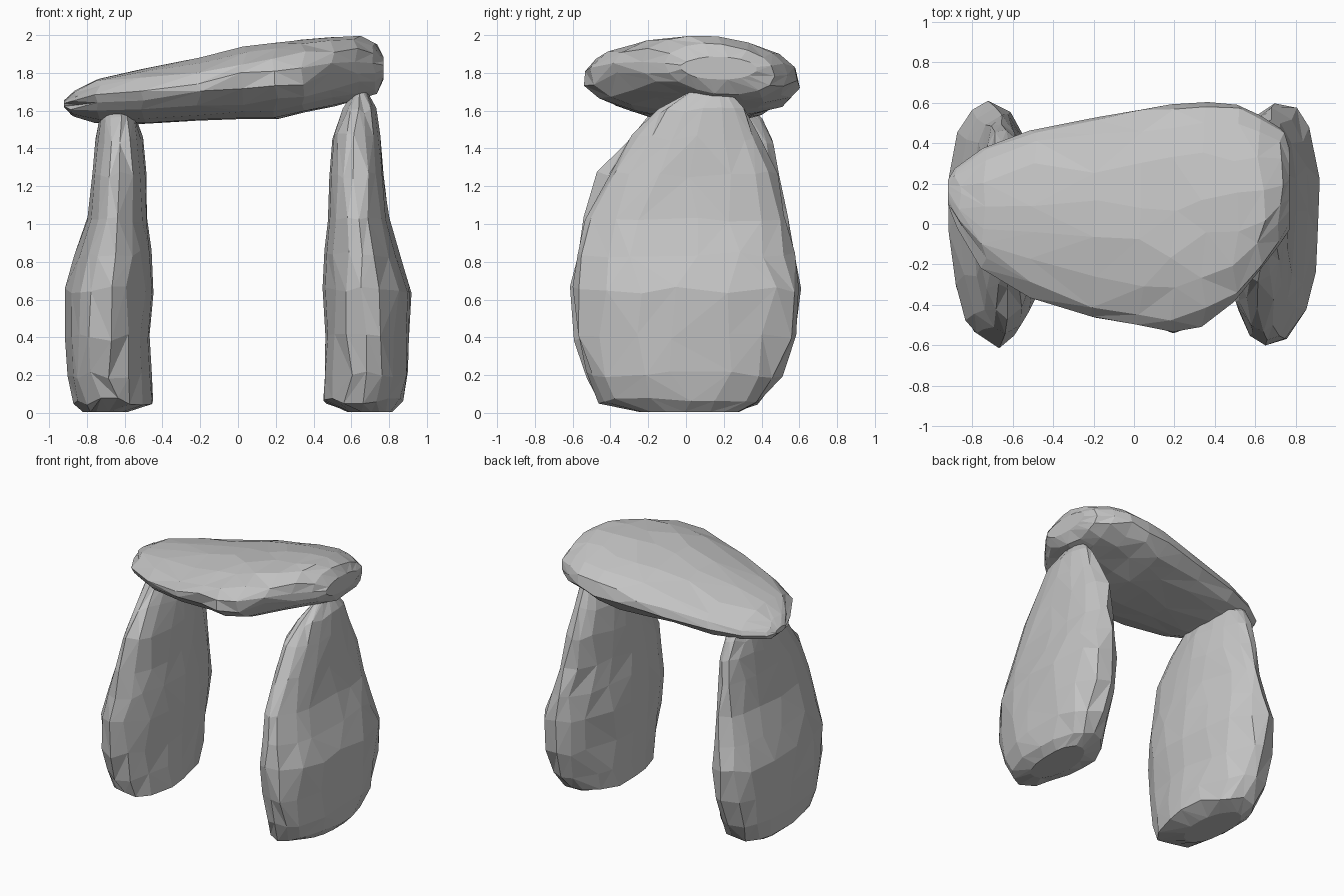
import bpy, bmesh, math, random
from mathutils import Vector

cube = bpy.data.objects.get("Cube")
if cube:
    bpy.data.objects.remove(cube, do_unlink=True)

stone = bpy.data.materials.new("grey_stone")
stone.use_nodes = True
GREY = (0.55, 0.55, 0.55, 1)
stone.diffuse_color = GREY
stone.node_tree.nodes["Principled BSDF"].inputs["Base Color"].default_value = GREY


def boulder(name, rings, place, seed, near_pow, far_pow, wobble, sides=16):
    """Loft rough oval rings (t, a_min, a_max, b_min, b_max) into a faceted stone.
    near_pow and far_pow set how boxy the two halves along a are (1 is round)."""
    rng = random.Random(seed)
    bm = bmesh.new()
    loops = []
    for i, (t, a0, a1, b0, b1) in enumerate(rings):
        ca, cb, ra, rb = (a0 + a1) / 2, (b0 + b1) / 2, (a1 - a0) / 2, (b1 - b0) / 2
        inner = 0 < i < len(rings) - 1
        loop = []
        for k in range(sides):
            ang = math.tau * (k + rng.uniform(-0.25, 0.25)) / sides
            r = rng.uniform(0.98, 1.025)
            c, s = math.cos(ang), math.sin(ang)
            boxy = far_pow if c > 0 else near_pow
            a = ca + ra * r * math.copysign(abs(c) ** boxy, c)
            b = cb + rb * r * math.copysign(abs(s) ** boxy, s)
            shift = rng.uniform(-wobble, wobble) if inner else 0
            loop.append(bm.verts.new(place(t + shift, a, b)))
        loops.append(loop)
    # sides split along random diagonals
    for low, high in zip(loops, loops[1:]):
        for k in range(sides):
            n = (k + 1) % sides
            p, q, r, s = low[k], low[n], high[n], high[k]
            if rng.random() < 0.5:
                tris = ((p, q, r), (p, r, s))
            else:
                tris = ((p, q, s), (q, r, s))
            for f in tris:
                bm.faces.new(f)
    # end caps
    bm.faces.new(loops[0])
    bm.faces.new(loops[-1])
    bmesh.ops.recalc_face_normals(bm, faces=bm.faces)
    mesh = bpy.data.meshes.new(name)
    bm.to_mesh(mesh)
    bm.free()
    mesh.materials.append(stone)
    obj = bpy.data.objects.new(name, mesh)
    bpy.context.collection.objects.link(obj)
    return obj


# Upright stones: height, inner x, outer x, front y, back y
base = [
    (0.005, 0.58, 0.82, -0.25, 0.28),
    (0.06, 0.45, 0.87, -0.46, 0.40),
    (0.20, 0.455, 0.905, -0.53, 0.50),
    (0.40, 0.465, 0.91, -0.58, 0.58),
    (0.65, 0.445, 0.915, -0.60, 0.60),
    (0.84, 0.46, 0.86, -0.57, 0.565),
    (1.03, 0.48, 0.80, -0.53, 0.53),
]
left_top = [
    (1.26, 0.485, 0.77, -0.42, 0.48),
    (1.46, 0.50, 0.75, -0.28, 0.38),
    (1.60, 0.55, 0.73, -0.15, 0.31),
    (1.70, 0.61, 0.68, 0.02, 0.23),
]
right_top = [
    (1.26, 0.485, 0.77, -0.46, 0.50),
    (1.44, 0.50, 0.75, -0.31, 0.47),
    (1.56, 0.53, 0.73, -0.20, 0.41),
    (1.66, 0.59, 0.69, -0.04, 0.30),
]
# the back tips sit a little further out than the front tips
for name, side, top, seed in (("left_upright_stone", 1, left_top, 4),
                              ("right_upright_stone", -1, right_top, 9)):
    boulder(name, base + top,
            lambda t, a, b: Vector((side * (a + 0.035 * b), b, t)),
            seed, 1.1, 0.83, 0.02)

# Capstone: x, front y, back y, underside z, top z
cap = [
    (-0.92, 0.10, 0.22, 1.61, 1.65),
    (-0.87, -0.01, 0.27, 1.565, 1.70),
    (-0.74, -0.20, 0.36, 1.535, 1.765),
    (-0.50, -0.35, 0.45, 1.53, 1.82),
    (-0.20, -0.45, 0.51, 1.55, 1.88),
    (0.03, -0.49, 0.55, 1.555, 1.935),
    (0.20, -0.535, 0.575, 1.56, 1.96),
    (0.35, -0.505, 0.58, 1.59, 1.975),
    (0.50, -0.36, 0.56, 1.62, 1.99),
    (0.63, -0.22, 0.52, 1.65, 1.99),
    (0.73, -0.11, 0.44, 1.68, 1.95),
    (0.77, -0.04, 0.35, 1.76, 1.88),
]


def place_cap(t, a, b):
    """Lean the top ridge to the front and drop the front edge."""
    middle = 1.745 + 0.13 * t
    return Vector((t, a - 0.7 * (b - middle), b + 0.05 * (a - 0.05)))


boulder("capstone", cap, place_cap, 21, 0.97, 0.97, 0.02)
